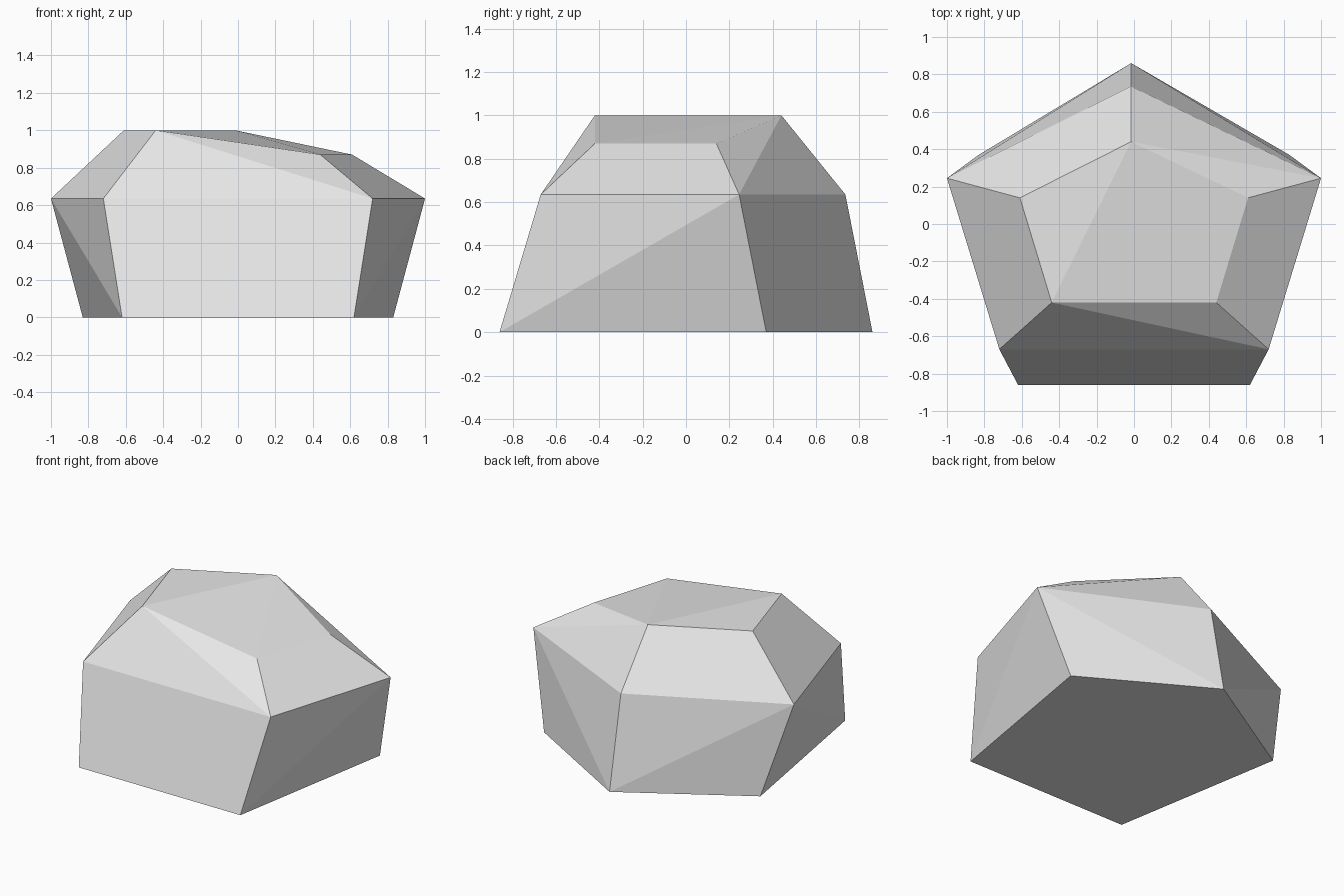
import bpy
import bmesh

# Remove the default cube
if "Cube" in bpy.data.objects:
    bpy.data.objects.remove(bpy.data.objects["Cube"], do_unlink=True)

# Plain stone material
stone = bpy.data.materials.new("light_grey_stone")
stone.use_nodes = True
grey = (0.8, 0.8, 0.8, 1.0)
stone.diffuse_color = grey
stone.node_tree.nodes["Principled BSDF"].inputs["Base Color"].default_value = grey


def pentagon(front, side, back_y):
    """Five-sided outline, running front left, front right, side, back, side."""
    (fx, fy), (sx, sy) = front, side
    return [(-fx, fy), (fx, fy), (sx, sy), (-0.015, back_y), (-sx, sy)]


# Base, widest belt and sloping crown of the rock
base = [(x, y, 0.0) for x, y in pentagon((0.62, -0.86), (0.83, 0.37), 0.86)]
belt = [(x, y, 0.635) for x, y in pentagon((0.72, -0.67), (1.0, 0.245), 0.735)]
crown = [(x, y, 0.87 if x > 0 else 1.0)
         for x, y in pentagon((0.44, -0.42), (0.61, 0.14), 0.44)]

# Chiselled convex boulder spanning the three outlines
bm = bmesh.new()
for point in base + belt + crown:
    bm.verts.new(point)
bmesh.ops.convex_hull(bm, input=bm.verts[:])

# Merge coplanar triangles into clean flat facets
bmesh.ops.dissolve_limit(bm, angle_limit=0.01, verts=bm.verts[:], edges=bm.edges[:])
bmesh.ops.recalc_face_normals(bm, faces=bm.faces[:])
for face in bm.faces:
    face.smooth = False

mesh = bpy.data.meshes.new("rock")
bm.to_mesh(mesh)
bm.free()
mesh.materials.append(stone)
rock = bpy.data.objects.new("rock", mesh)
bpy.context.collection.objects.link(rock)
